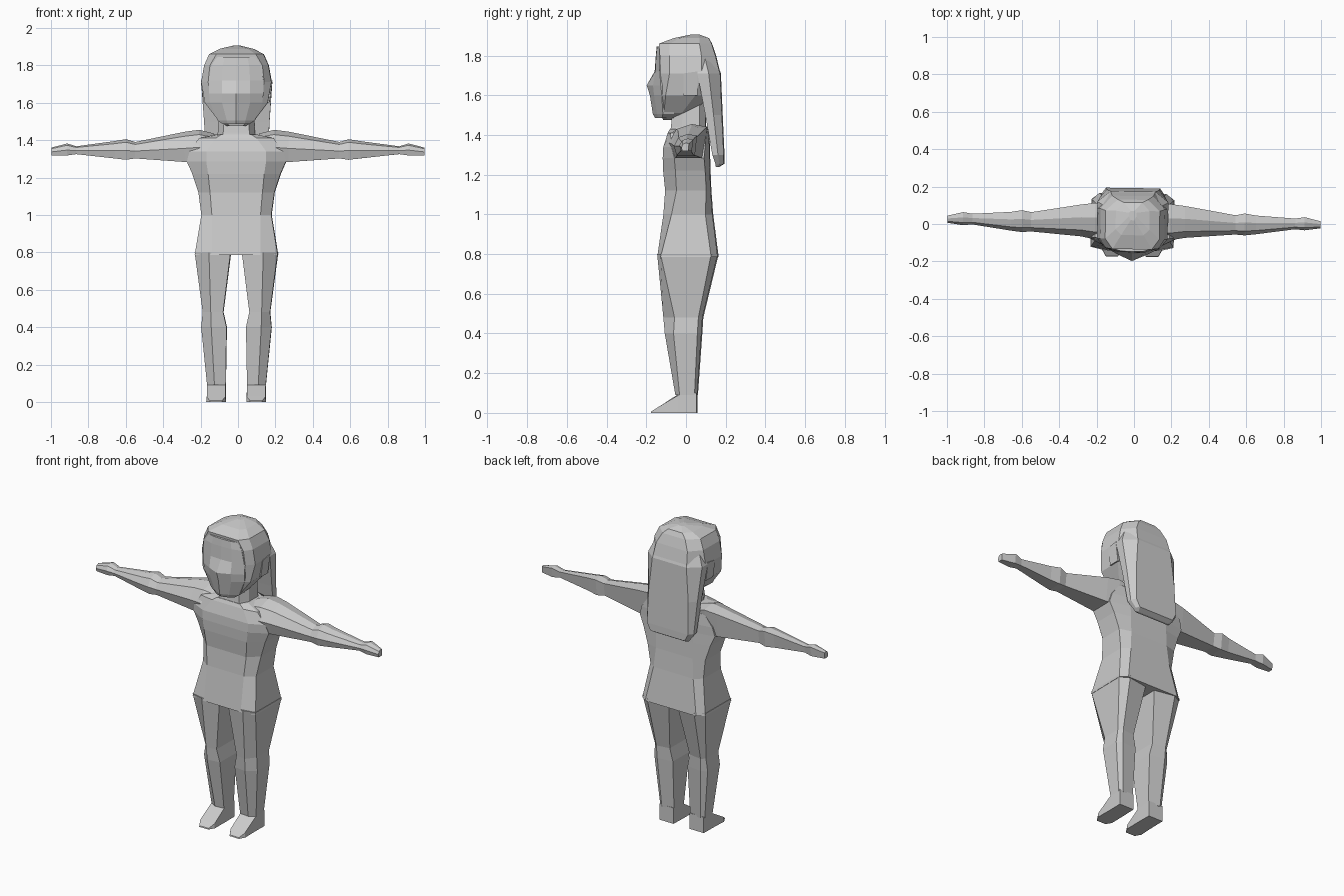
import bpy, bmesh
from mathutils import Matrix

grey = bpy.data.materials.new("plain grey")
grey.diffuse_color = (0.6, 0.6, 0.6, 1)

# The figure stands slightly off centre and turned by a touch
POSE = Matrix.Translation((-0.008, 0, 0)) @ Matrix.Rotation(-0.015, 4, 'Z')


def loft(name, rings, side=1):
    """Skin a list of equal point rings, cap both ends; side=-1 mirrors in x."""
    bm = bmesh.new()
    loops = [[bm.verts.new((x * side, y, z)) for x, y, z in r] for r in rings]
    n = len(loops[0])
    for a, b in zip(loops, loops[1:]):
        for i in range(n):
            j = (i + 1) % n
            bm.faces.new((a[i], a[j], b[j], b[i]))
    bm.faces.new(loops[0])
    bm.faces.new(loops[-1])
    bmesh.ops.remove_doubles(bm, verts=bm.verts, dist=0.0005)
    bmesh.ops.recalc_face_normals(bm, faces=bm.faces)
    bm.transform(POSE)
    me = bpy.data.meshes.new(name)
    bm.to_mesh(me)
    bm.free()
    me.materials.append(grey)
    ob = bpy.data.objects.new(name, me)
    bpy.context.collection.objects.link(ob)
    return ob


def body_ring(z, w, xf, yf, y1, y2, xb, yb, nose=0.0):
    """Symmetric ten point ring: front, front corner, two side points, back."""
    half = [(xf, yf), (w, y1), (w, y2), (xb, yb)]
    pts = [(0, yf - nose)] + half + [(0, yb)] + [(-x, y) for x, y in half[::-1]]
    return [(x, y, z) for x, y in pts]


# Torso: z, half width, front corner x/y, side y range, back corner x/y
loft("torso", [body_ring(*r) for r in (
    (0.785, 0.222, 0.13, -0.143, -0.125, 0.13, 0.18, 0.162),
    (1.00, 0.187, 0.13, -0.112, -0.07, 0.10, 0.14, 0.135),
    (1.12, 0.203, 0.14, -0.103, -0.045, 0.105, 0.13, 0.126),
    (1.22, 0.236, 0.15, -0.113, -0.05, 0.10, 0.13, 0.122),
    (1.285, 0.265, 0.16, -0.115, -0.055, 0.095, 0.13, 0.12),
    (1.34, 0.25, 0.16, -0.112, -0.07, 0.10, 0.13, 0.12),
    (1.41, 0.20, 0.11, -0.09, -0.075, 0.105, 0.11, 0.115),
    (1.43, 0.11, 0.08, -0.08, -0.04, 0.09, 0.07, 0.11))])

# Neck
loft("neck", [body_ring(*r) for r in (
    (1.38, 0.105, 0.08, -0.085, -0.03, 0.07, 0.07, 0.10),
    (1.44, 0.10, 0.07, -0.075, -0.02, 0.07, 0.06, 0.10),
    (1.58, 0.09, 0.06, -0.06, -0.01, 0.07, 0.06, 0.10))])

# Skull with the hair cap
loft("head", [body_ring(*r) for r in (
    (1.475, 0.05, 0.035, -0.115, -0.09, -0.07, 0.03, -0.06),
    (1.51, 0.10, 0.07, -0.125, -0.11, -0.02, 0.06, 0.03),
    (1.60, 0.168, 0.13, -0.125, -0.10, 0.05, 0.12, 0.13),
    (1.71, 0.188, 0.15, -0.125, -0.08, 0.08, 0.12, 0.172),
    (1.80, 0.172, 0.14, -0.13, -0.08, 0.08, 0.11, 0.15),
    (1.86, 0.145, 0.105, -0.135, -0.08, 0.07, 0.08, 0.13),
    (1.888, 0.09, 0.06, -0.06, -0.03, 0.07, 0.05, 0.115),
    (1.905, 0.02, 0.01, 0.02, 0.04, 0.06, 0.01, 0.07))])

# Face, standing out of the hair frame, with a pointed nose ridge
loft("face", [body_ring(*r) for r in (
    (1.485, 0.07, 0.045, -0.14, -0.12, -0.06, 0.04, -0.05, 0.015),
    (1.505, 0.10, 0.05, -0.145, -0.115, -0.06, 0.06, -0.05, 0.022),
    (1.60, 0.14, 0.075, -0.16, -0.12, -0.06, 0.06, -0.05, 0.022),
    (1.65, 0.146, 0.075, -0.165, -0.125, -0.06, 0.06, -0.05, 0.033),
    (1.72, 0.146, 0.075, -0.153, -0.13, -0.06, 0.06, -0.05, 0.005),
    (1.80, 0.13, 0.07, -0.15, -0.132, -0.06, 0.06, -0.05, 0.002),
    (1.845, 0.105, 0.06, -0.145, -0.132, -0.06, 0.06, -0.05, 0.003))])

# Long hair hanging down the back
hair = []
for z, w, yf, xb, yb in ((1.80, 0.15, 0.05, 0.10, 0.14), (1.71, 0.19, 0.06, 0.12, 0.174),
                         (1.50, 0.175, 0.10, 0.14, 0.183), (1.30, 0.165, 0.135, 0.145, 0.192),
                         (1.255, 0.135, 0.15, 0.12, 0.192)):
    hair.append([(-w, yf, z), (w, yf, z), (w, (yf + yb) / 2, z), (xb, yb, z),
                 (-xb, yb, z), (-w, (yf + yb) / 2, z)])
hair.append([(x * 0.9, 0.152 + (y - 0.15) * 0.3, 1.238) for x, y, z in hair[-1]])
loft("back_hair", hair)

# Arm: x, y range, z range
ARM = ((0.12, -0.075, 0.11, 1.30, 1.435), (0.20, -0.085, 0.11, 1.285, 1.455),
       (0.28, -0.07, 0.10, 1.283, 1.445), (0.55, -0.048, 0.055, 1.302, 1.39),
       (0.60, -0.052, 0.065, 1.295, 1.405), (0.66, -0.045, 0.055, 1.302, 1.395),
       (0.87, -0.015, 0.042, 1.325, 1.367), (0.92, -0.02, 0.05, 1.318, 1.382),
       (1.005, -0.008, 0.03, 1.318, 1.36))
# Leg: z, inner x, outer x, side y range, ridge front and back y
LEG = ((0.80, 0.03, 0.222, -0.125, 0.13, -0.143, 0.162),
       (0.48, 0.07, 0.180, -0.055, 0.065, -0.112, 0.085),
       (0.40, 0.052, 0.188, -0.06, 0.06, -0.105, 0.08),
       (0.09, 0.057, 0.157, -0.03, 0.045, -0.052, 0.058))

for side, label in ((1, "left"), (-1, "right")):
    arm = []
    for x, y0, y1, z0, z1 in ARM:
        if side < 0 and x > 0.2:
            x *= 0.985
        d, h = y1 - y0, z1 - z0
        arm.append([(x, y0 + d * a, z0 + h * b) for a, b in (
            (0.12, 0), (0, 0.45), (0.2, 0.85), (0.6, 1), (1, 0.92), (0.9, 0))])
    loft(label + "_arm", arm, side)

    leg = []
    for z, xi, xo, y0, y1, yf, yb in LEG:
        xr = xi + (xo - xi) * 0.6
        leg.append([(xo, y0, z), (xr, yf, z), (xi, yf * 0.9, z),
                    (xi, yb * 0.85, z), (xr + 0.02, yb, z), (xo, y1, z)])
    loft(label + "_leg", leg, side)

    # Wedge foot: heel to toe
    loft(label + "_foot", [
        [(0.057, 0.055, 0), (0.157, 0.055, 0), (0.157, 0.055, 0.1), (0.057, 0.055, 0.1)],
        [(0.055, -0.04, 0), (0.157, -0.04, 0), (0.157, -0.035, 0.09), (0.057, -0.045, 0.09)],
        [(0.055, -0.14, 0), (0.16, -0.14, 0), (0.157, -0.14, 0.028), (0.057, -0.14, 0.028)],
        [(0.075, -0.175, 0), (0.14, -0.175, 0), (0.14, -0.173, 0.007), (0.075, -0.173, 0.007)]],
        side)

    # Flat ear panel in the hair
    loft(label + "_ear", [[(x, -0.01, z0), (x, 0.06, z0), (x + 0.015, 0.06, 1.72),
                           (x + 0.015, -0.01, 1.71)] for x, z0 in ((0.15, 1.6), (0.176, 1.6))], side)
